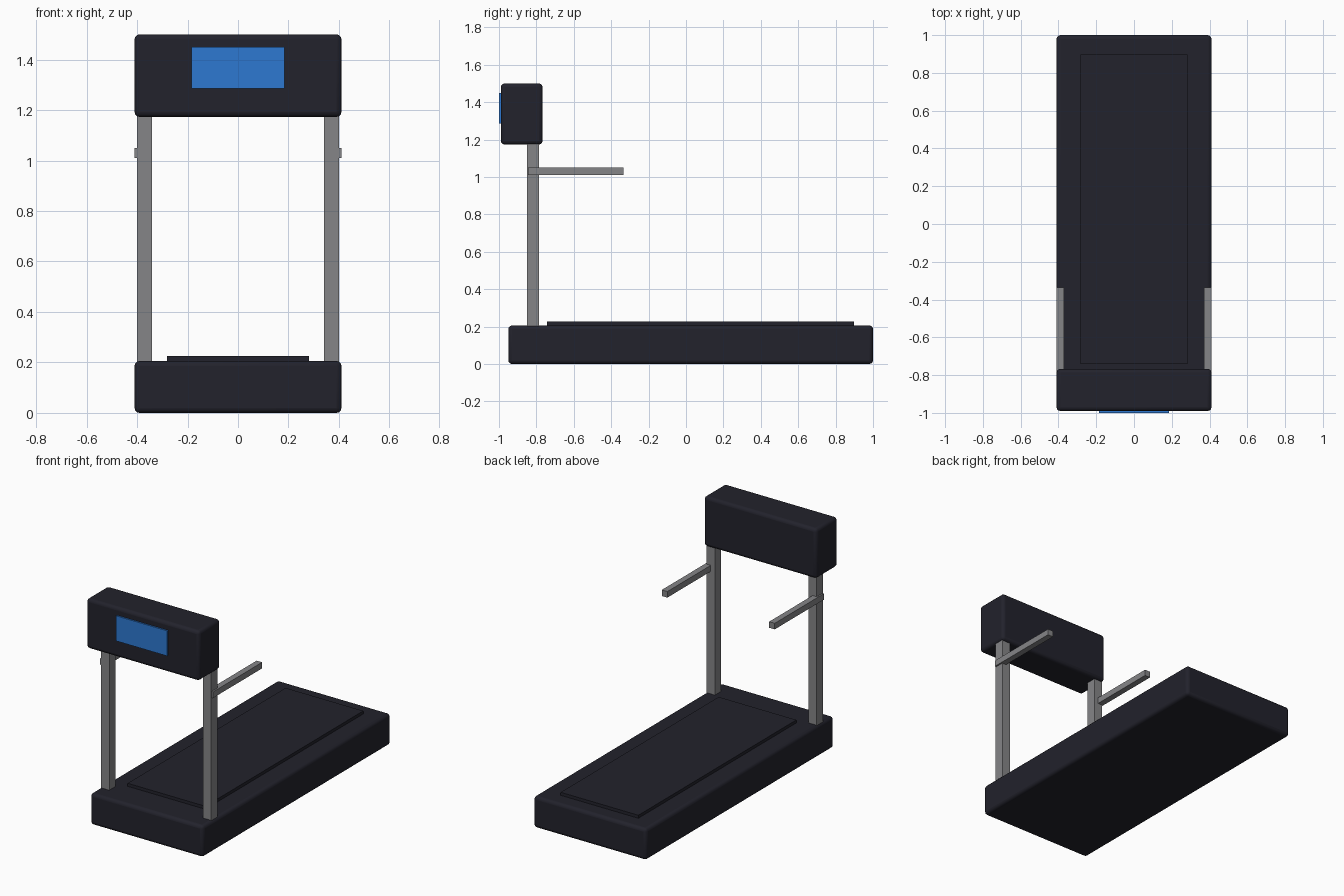
import bpy

if "Cube" in bpy.data.objects:
    bpy.data.objects.remove(bpy.data.objects["Cube"])


def material(name, rgb):
    m = bpy.data.materials.new(name)
    m.diffuse_color = (*rgb, 1)
    m.use_nodes = True
    m.node_tree.nodes["Principled BSDF"].inputs["Base Color"].default_value = m.diffuse_color
    return m


dark = material("charcoal", (0.016, 0.016, 0.025))
grey = material("metal_grey", (0.235, 0.235, 0.245))
blue = material("screen_blue", (0.026, 0.19, 0.64))


def box(name, lo, hi, mat, bevel=0.0):
    """Box between two corners, optionally with rounded edges."""
    bpy.ops.mesh.primitive_cube_add(
        size=1, location=[(a + b) / 2 for a, b in zip(lo, hi)])
    ob = bpy.context.object
    ob.name = name
    ob.scale = [b - a for a, b in zip(lo, hi)]
    bpy.ops.object.transform_apply(location=False, rotation=False, scale=True)
    ob.data.materials.append(mat)
    if bevel:
        mod = ob.modifiers.new("rounded_edges", 'BEVEL')
        mod.width = bevel
        mod.segments = 3
        bpy.ops.object.shade_smooth_by_angle()
    return ob


# Deck and running belt
box("deck", (-0.41, -0.95, 0), (0.41, 1.0, 0.206), dark, 0.02)
box("running_belt", (-0.282, -0.742, 0.18), (0.282, 0.897, 0.226), dark)

# Console with screen
box("console", (-0.41, -0.99, 1.173), (0.41, -0.767, 1.5), dark, 0.02)
box("screen", (-0.185, -1.0, 1.285), (0.185, -0.985, 1.45), blue)

# Uprights and handrails on both sides
for side, s in (("left", -1), ("right", 1)):
    x0, x1 = sorted((s * 0.34, s * 0.40))
    box(side + "_upright", (x0, -0.85, 0.19), (x1, -0.785, 1.2), grey)
    x0, x1 = sorted((s * 0.37, s * 0.41))
    box(side + "_handrail", (x0, -0.845, 1.01), (x1, -0.335, 1.05), grey)
